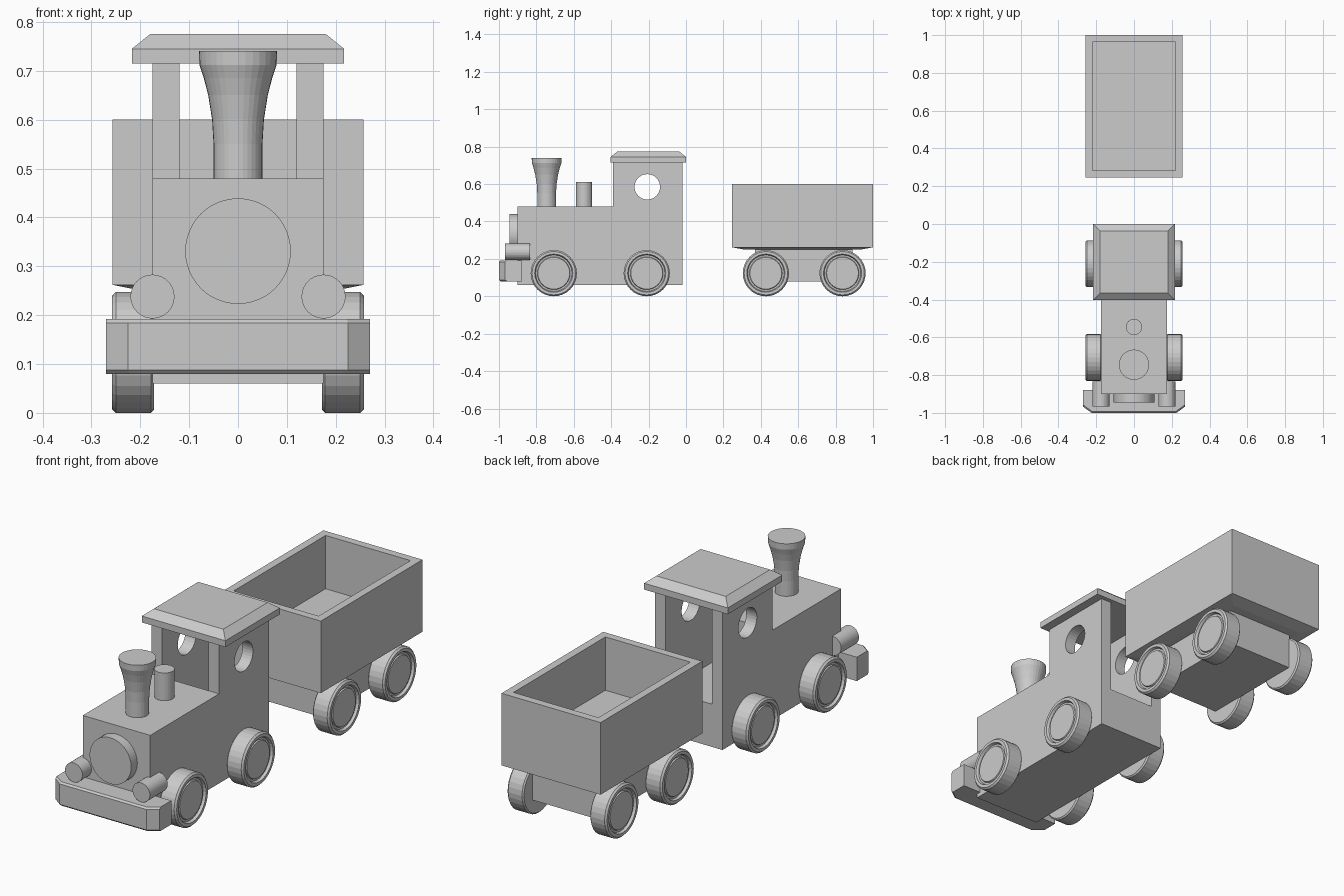
import bpy, bmesh, math
from mathutils import Matrix, Vector

cube = bpy.data.objects.get("Cube")
if cube:
    bpy.data.objects.remove(cube, do_unlink=True)

grey = bpy.data.materials.new("plain_grey")
grey.use_nodes = True
colour = (0.6, 0.6, 0.6, 1)
grey.diffuse_color = colour
grey.node_tree.nodes["Principled BSDF"].inputs["Base Color"].default_value = colour


def finish(name, bm):
    bmesh.ops.recalc_face_normals(bm, faces=bm.faces)
    mesh = bpy.data.meshes.new(name)
    bm.to_mesh(mesh)
    bm.free()
    mesh.materials.append(grey)
    ob = bpy.data.objects.new(name, mesh)
    bpy.context.collection.objects.link(ob)
    return ob


def box_mesh(x, y, z):
    """Box between the (low, high) limits on each axis."""
    bm = bmesh.new()
    size = [b - a for a, b in (x, y, z)]
    mid = [(a + b) / 2 for a, b in (x, y, z)]
    bmesh.ops.create_cube(bm, size=1, matrix=Matrix.Translation(mid) @ Matrix.Diagonal((*size, 1)))
    return bm


def box(name, x, y, z):
    return finish(name, box_mesh(x, y, z))


def prism(name, outline, z0, z1, inset=0, axis_inset=None):
    """Extruded outline whose top may be drawn in by a scale towards the middle."""
    bm = bmesh.new()
    face = bm.faces.new([bm.verts.new((px, py, z0)) for px, py in outline])
    new = bmesh.ops.extrude_face_region(bm, geom=[face])["geom"]
    for v in new:
        if isinstance(v, bmesh.types.BMVert):
            v.co.z = z1
    return finish(name, bm)


def lathe(name, profile, centre, axis="Z", sides=32):
    """Spin (radius, height) points about an axis and cap both ends."""
    bm = bmesh.new()
    turn = Vector((0, 0, 1)).rotation_difference(
        {"X": Vector((1, 0, 0)), "-X": Vector((-1, 0, 0)),
         "Y": Vector((0, 1, 0)), "Z": Vector((0, 0, 1))}[axis]).to_matrix()
    rings = []
    for r, h in profile:
        angles = [2 * math.pi * i / sides for i in range(sides)]
        rings.append([bm.verts.new(turn @ Vector((r * math.cos(a), r * math.sin(a), h))
                                   + Vector(centre)) for a in angles])
    for low, high in zip(rings, rings[1:]):
        for i in range(sides):
            j = (i + 1) % sides
            bm.faces.new((low[i], low[j], high[j], high[i]))
    bm.faces.new(rings[0])
    bm.faces.new(rings[-1])
    return finish(name, bm)


def taper(bm, z, dx, dy):
    """Draw in the vertices at one height towards the block's middle."""
    mid = sum((v.co for v in bm.verts), Vector()) / len(bm.verts)
    for v in bm.verts:
        if abs(v.co.z - z) < 1e-4:
            v.co.x -= math.copysign(dx, v.co.x - mid.x)
            v.co.y -= math.copysign(dy, v.co.y - mid.y)
    return bm


# Engine body and cab base
W = 0.175
box("engine_body", (-W, W), (-0.90, -0.39), (0.06, 0.48))
box("cab_base", (-W, W), (-0.39, -0.02), (0.06, 0.26))

# Cab side walls with round windows
for side, name in ((-1, "right"), (1, "left")):
    wall = box(name + "_cab_wall", sorted((side * 0.12, side * W)), (-0.39, -0.02), (0.26, 0.715))
    cutter = lathe("window_cutter", [(0.068, -0.1), (0.068, 0.1)], (side * 0.15, -0.207, 0.585), "X")
    cutter.hide_render = True
    cut = wall.modifiers.new("window", "BOOLEAN")
    cut.operation = "DIFFERENCE"
    cut.solver = "EXACT"
    cut.object = cutter
    bpy.context.view_layer.objects.active = wall
    bpy.ops.object.modifier_apply(modifier=cut.name)
    bpy.data.objects.remove(cutter, do_unlink=True)

# Roof with sloping rim
box("roof_edge", (-0.217, 0.217), (-0.403, 0), (0.715, 0.745))
finish("roof_top", taper(box_mesh((-0.217, 0.217), (-0.403, 0), (0.745, 0.775)), 0.775, 0.037, 0.037))

# Chimney, dome and boiler front
lathe("chimney", [(0.05, 0.48), (0.05, 0.55), (0.053, 0.6), (0.061, 0.65), (0.07, 0.685),
                  (0.079, 0.712), (0.08, 0.74)], (0, -0.745, 0))
lathe("steam_pipe", [(0.043, 0.48), (0.043, 0.61)], (0, -0.545, 0))
lathe("boiler_plate", [(0.108, -0.945), (0.108, -0.9)], (0, 0, 0.331), "Y", 48)

# Headlamps
for side, name in ((-1, "right"), (1, "left")):
    lathe(name + "_headlamp", [(0.045, -0.967), (0.045, -0.835)], (side * W, 0, 0.238), "Y")

# Bumper with chamfered corners and a slight slope on its front edges
outline = [(0.27, -0.88), (-0.27, -0.88), (-0.27, -0.967), (-0.225, -1), (0.225, -1), (0.27, -0.967)]
bumper = prism("bumper", outline, 0.08, 0.192)
bm = bmesh.new()
bm.from_mesh(bumper.data)
front = [e for e in bm.edges if all(v.co.y < -0.95 for v in e.verts)
         and abs(e.verts[0].co.z - e.verts[1].co.z) < 1e-4]
bmesh.ops.bevel(bm, geom=front, offset=0.008, segments=1, affect="EDGES")
bm.to_mesh(bumper.data)
bm.free()

# Wheels: rounded tyre, groove and flat hub
wheel = [(0.117, 0.172), (0.1235, 0.178), (0.1235, 0.25), (0.116, 0.258), (0.102, 0.258),
         (0.097, 0.246), (0.088, 0.246), (0.085, 0.252)]
for place, y in (("engine_front", -0.707), ("engine_rear", -0.21),
                 ("wagon_front", 0.427), ("wagon_rear", 0.837)):
    lathe(place + "_right_wheel", wheel, (0, y, 0.1235), "-X")
    lathe(place + "_left_wheel", wheel, (0, y, 0.1235), "X")

# Wagon: open box, shallow sloping underside and chassis
bm = box_mesh((-0.257, 0.257), (0.246, 1), (0.262, 0.6))
bm.faces.ensure_lookup_table()
top = max(bm.faces, key=lambda f: f.calc_center_median().z)
bmesh.ops.inset_region(bm, faces=[top], thickness=0.052)
well = bmesh.ops.extrude_face_region(bm, geom=[top])["geom"]
bmesh.ops.translate(bm, vec=(0, 0, -0.25), verts=[v for v in well if isinstance(v, bmesh.types.BMVert)])
if top.is_valid:
    bmesh.ops.delete(bm, geom=[top], context="FACES_ONLY")
finish("wagon_box", bm)
finish("wagon_underside", taper(box_mesh((-0.257, 0.257), (0.246, 1), (0.25, 0.262)), 0.25, 0.06, 0.065))
box("wagon_chassis", (-W, W), (0.37, 0.89), (0.08, 0.252))
